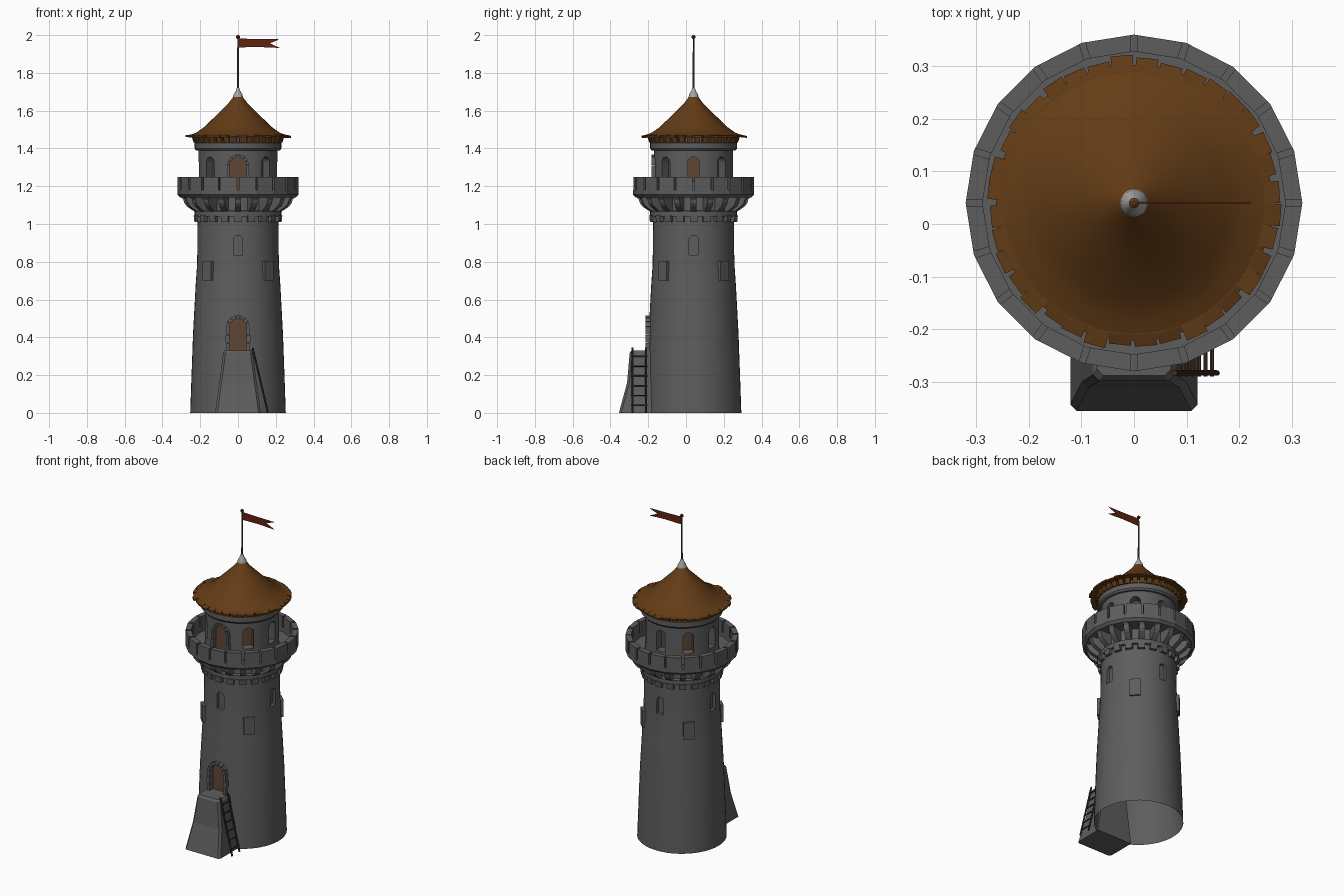
import bpy, bmesh, math, random
from mathutils import Vector

if "Cube" in bpy.data.objects:
    bpy.data.objects.remove(bpy.data.objects["Cube"])
random.seed(4)
CY = 0.04                      # tower axis sits at x=0, y=CY
R = math.radians


def material(name, r, g, b):
    m = bpy.data.materials.new(name)
    m.diffuse_color = (r, g, b, 1)
    m.use_nodes = True
    m.node_tree.nodes["Principled BSDF"].inputs["Base Color"].default_value = m.diffuse_color
    return m


STONE = material("grey stone", 0.11, 0.11, 0.11)
ROOF = material("brown shingle", 0.125, 0.045, 0.008)
WOOD = material("door wood", 0.115, 0.06, 0.034)
DARK = material("dark wood", 0.055, 0.03, 0.018)
POLE = material("pole metal", 0.07, 0.06, 0.05)
LIGHT = material("pale metal", 0.38, 0.38, 0.38)
RED = material("flag red", 0.12, 0.016, 0.005)


def place(u, r, z, a):
    """Tangent offset u, radius r, height z at angle a from the front (-y)."""
    return Vector((math.cos(a) * u + math.sin(a) * r,
                   CY + math.sin(a) * u - math.cos(a) * r, z))


def finish(bm, name, mat, smooth=35):
    bmesh.ops.recalc_face_normals(bm, faces=bm.faces)
    me = bpy.data.meshes.new(name)
    bm.to_mesh(me)
    bm.free()
    me.materials.append(mat)
    ob = bpy.data.objects.new(name, me)
    bpy.context.collection.objects.link(ob)
    shade(me, smooth)
    return ob


def shade(me, angle):
    for p in me.polygons:
        p.use_smooth = angle > 0
    if angle > 0:
        me.set_sharp_from_angle(angle=R(angle))


def loft(bm, rings, closed=False):
    """Skin rings of points; cap the ends unless the section closes on itself."""
    vs = [[bm.verts.new(p) for p in ring] for ring in rings]
    n = len(vs[0])
    for i in range(len(vs) if closed else len(vs) - 1):
        a, b = vs[i], vs[(i + 1) % len(vs)]
        for j in range(n):
            k = (j + 1) % n
            bm.faces.new((a[j], a[k], b[k], b[j]))
    if not closed:
        bm.faces.new(vs[0][::-1])
        bm.faces.new(vs[-1])


def lathe(name, prof, mat, n=48, closed=False, smooth=35):
    bm = bmesh.new()
    loft(bm, [[place(0, r, z, 2 * math.pi * i / n) for i in range(n)] for r, z in prof], closed)
    return finish(bm, name, mat, smooth)


def prism(bm, uz, a, r0, r1, s0=1.0):
    """Extrude a wall-facing (u, z) outline from radius r0 to r1."""
    loft(bm, [[place(u * s0, r0, z, a) for u, z in uz], [place(u, r1, z, a) for u, z in uz]])


def fin(bm, rz, a, hw):
    """Extrude a side-on (r, z) outline to a width of 2*hw."""
    loft(bm, [[place(s * hw, r, z, a) for r, z in rz] for s in (-1, 1)])


def rect(hw, z0, z1):
    return [(-hw, z0), (hw, z0), (hw, z1), (-hw, z1)]


def arch(hw, z0, z1, n=10):
    return [(-hw, z0), (hw, z0)] + [(hw * math.cos(math.pi * i / n), z1 - hw + hw * math.sin(math.pi * i / n))
                                    for i in range(n + 1)]


def carve(ob, cuts):
    """Cut recesses, each given as (outline, angle, back radius)."""
    bm = bmesh.new()
    for uz, a, r0 in cuts:
        prism(bm, uz, a, r0, 0.35)
    cutter = finish(bm, "cutter", STONE, 0)
    cutter.hide_render = True
    mod = ob.modifiers.new("cut", 'BOOLEAN')
    mod.operation, mod.solver, mod.object = 'DIFFERENCE', 'EXACT', cutter
    me = bpy.data.meshes.new_from_object(ob.evaluated_get(bpy.context.evaluated_depsgraph_get()))
    ob.modifiers.clear()
    ob.data = me
    bpy.data.objects.remove(cutter)
    shade(me, 35)


def door_frame(name, hw, z0, z1, r0, r1, t=0.017):
    """Jamb stones and arch stones around a doorway."""
    bm = bmesh.new()
    spring = z1 - hw
    h = (spring - z0) / 3
    for s in (-1, 1):
        for i in range(3):
            w = t + (0.004 if i % 2 else 0)
            za, zb = z0 + i * h + 0.001, z0 + (i + 1) * h - 0.001
            prism(bm, [(s * hw, za), (s * (hw + w), za), (s * (hw + w), zb), (s * hw, zb)], 0, r0, r1)
    for i in range(7):
        b, c = R(180 * i / 7 + 1), R(180 * (i + 1) / 7 - 1)
        prism(bm, [(k * math.cos(q), spring + k * math.sin(q))
                   for k, q in ((hw, b), (hw + t, b), (hw + t, c), (hw, c))], 0, r0, r1)
    finish(bm, name, STONE, 0)


# --- main shaft with recessed windows and doorway, open underneath
quarter = [R(90 * i) for i in range(4)]
shaft = lathe("tower_shaft", [(0.253, 0), (0.246, 0.2), (0.238, 0.42), (0.224, 0.68),
                              (0.217, 0.78), (0.214, 1.0), (0.214, 1.16)], STONE)
carve(shaft, [(arch(0.024, 0.835, 0.94), a, 0.195) for a in quarter] + [(arch(0.045, 0.325, 0.5), 0, 0.215)])
bm = bmesh.new()
bm.from_mesh(shaft.data)
bmesh.ops.delete(bm, geom=[f for f in bm.faces if f.calc_center_median().z < 0.001], context='FACES')
bm.to_mesh(shaft.data)
bm.free()
bm = bmesh.new()
prism(bm, arch(0.046, 0.325, 0.501), 0, 0.212, 0.221)
finish(bm, "lower_door", WOOD, 0)
door_frame("lower_door_frame", 0.045, 0.33, 0.5, 0.21, 0.254)

# --- square plates on the diagonals
bm = bmesh.new()
for a in quarter:
    prism(bm, rect(0.031, 0.7, 0.805), a + R(45), 0.19, 0.233)
finish(bm, "square_shutters", STONE, 0)

# --- corbel band, hanging teeth and curved brackets
lathe("corbel_band", [(0.205, 1.04), (0.23, 1.04), (0.23, 1.068), (0.205, 1.075)], STONE, 40, True)
teeth, brackets, merlons = bmesh.new(), bmesh.new(), bmesh.new()
for i in range(20):
    a = R(18 * i)
    fin(teeth, [(0.2, 1.01), (0.231, 1.01), (0.235, 1.045), (0.2, 1.045)], a, 0.02)
    fin(brackets, [(0.2, 1.06), (0.228, 1.065), (0.25, 1.078), (0.272, 1.094), (0.284, 1.11),
                   (0.29, 1.13), (0.31, 1.15), (0.2, 1.15)], a, 0.016)
    # merlons between narrow slots at each corner of the parapet
    prism(merlons, rect(0.05 - 0.006, 1.18, 1.25), a + R(9), 0.288 * math.cos(R(9)), 0.32 * math.cos(R(9)), 0.885)
finish(teeth, "corbel_teeth", STONE, 0)
finish(brackets, "corbel_brackets", STONE, 0)
finish(merlons, "parapet_merlons", STONE, 0)
lathe("parapet_base", [(0.19, 1.14), (0.305, 1.14), (0.32, 1.155), (0.32, 1.181), (0.288, 1.181),
                       (0.288, 1.155), (0.19, 1.155)], STONE, 20, True, 0)

# --- upper turret with seven windows and a door
turret = lathe("upper_turret", [(0.21, 1.15), (0.21, 1.4)], STONE)
sides = [R(45 * i) for i in range(1, 8)]
carve(turret, [(arch(0.03, 1.225, 1.355), a, 0.155) for a in sides] + [(arch(0.044, 1.157, 1.355), 0, 0.19)])
bm = bmesh.new()
for a in sides:
    prism(bm, arch(0.031, 1.224, 1.356), a, 0.15, 0.158)
finish(bm, "window_backs", WOOD, 0)
bm = bmesh.new()
prism(bm, arch(0.045, 1.156, 1.356), 0, 0.186, 0.194)
finish(bm, "upper_door", WOOD, 0)
door_frame("upper_door_frame", 0.044, 1.157, 1.355, 0.19, 0.222, 0.014)
lathe("turret_cornice", [(0.2, 1.39), (0.222, 1.39), (0.23, 1.4), (0.23, 1.43), (0.215, 1.435),
                         (0.215, 1.465), (0.2, 1.465)], STONE, 48, True)

# --- roof, rafter ends and ragged eave shingles
lathe("roof", [(0.21, 1.46), (0.258, 1.462), (0.262, 1.468), (0.22, 1.484), (0.178, 1.514),
               (0.1, 1.59), (0.05, 1.64), (0.018, 1.682)], ROOF, 64)
rafters, tiles = bmesh.new(), bmesh.new()
for i in range(36):
    a = R(10 * i + 5)
    fin(rafters, [(0.2, 1.432), (0.235, 1.432), (0.245, 1.465), (0.2, 1.465)], a, 0.014)
    ro = 0.276 + random.uniform(-0.006, 0.005)
    dz = random.uniform(-0.003, 0.004)
    fin(tiles, [(0.23, 1.462), (ro, 1.458 + dz), (ro, 1.467 + dz), (0.25, 1.473), (0.23, 1.473)],
        a + R(random.uniform(-1, 1)), 0.021)
finish(rafters, "rafter_ends", ROOF, 0)
finish(tiles, "eave_shingles", ROOF, 0)

# --- finial, pole, knob and swallow-tailed flag
lathe("finial", [(0.027, 1.665), (0.024, 1.685), (0.012, 1.705), (0.007, 1.72)], LIGHT, 20)
lathe("flag_pole", [(0.005, 1.7), (0.004, 1.985)], POLE, 10)
lathe("pole_knob", [(0.004, 1.98), (0.01, 1.985), (0.01, 1.995), (0.004, 2.0)], ROOF, 10)
bm = bmesh.new()
prism(bm, [(0, 1.935), (0.11, 1.937), (0.222, 1.932), (0.168, 1.957), (0.222, 1.978), (0.11, 1.979), (0, 1.982)],
      0, -0.0015, 0.0015)
finish(bm, "flag", RED, 0)

# --- battered stone landing in front of the lower door
bm = bmesh.new()
loft(bm, [[(-x, -0.17, z), (-x, y + 0.012, z), (-x + 0.012, y, z), (x - 0.012, y, z), (x, y + 0.012, z), (x, -0.17, z)]
          for z, x, y in ((0, 0.121, -0.355), (0.16, 0.099, -0.312), (0.318, 0.078, -0.298), (0.33, 0.07, -0.288))])
finish(bm, "door_landing", STONE, 0)

# --- ladder leaning on the right of the landing
def bar(bm, p, q, r):
    p, q = Vector(p), Vector(q)
    s = (q - p).normalized()
    e = s.orthogonal().normalized() * r
    f = s.cross(e)
    loft(bm, [[c + e * math.cos(R(60 * i)) + f * math.sin(R(60 * i)) for i in range(6)] for c in (p, q)])


bm = bmesh.new()
for y in (-0.283, -0.211):
    bar(bm, (0.158, y, 0.003), (0.077, y, 0.345), 0.0055)
for i in range(6):
    z = 0.04 + 0.052 * i
    x = 0.158 - 0.081 * z / 0.342
    bar(bm, (x, -0.29, z), (x, -0.204, z), 0.004)
finish(bm, "ladder", DARK, 0)
